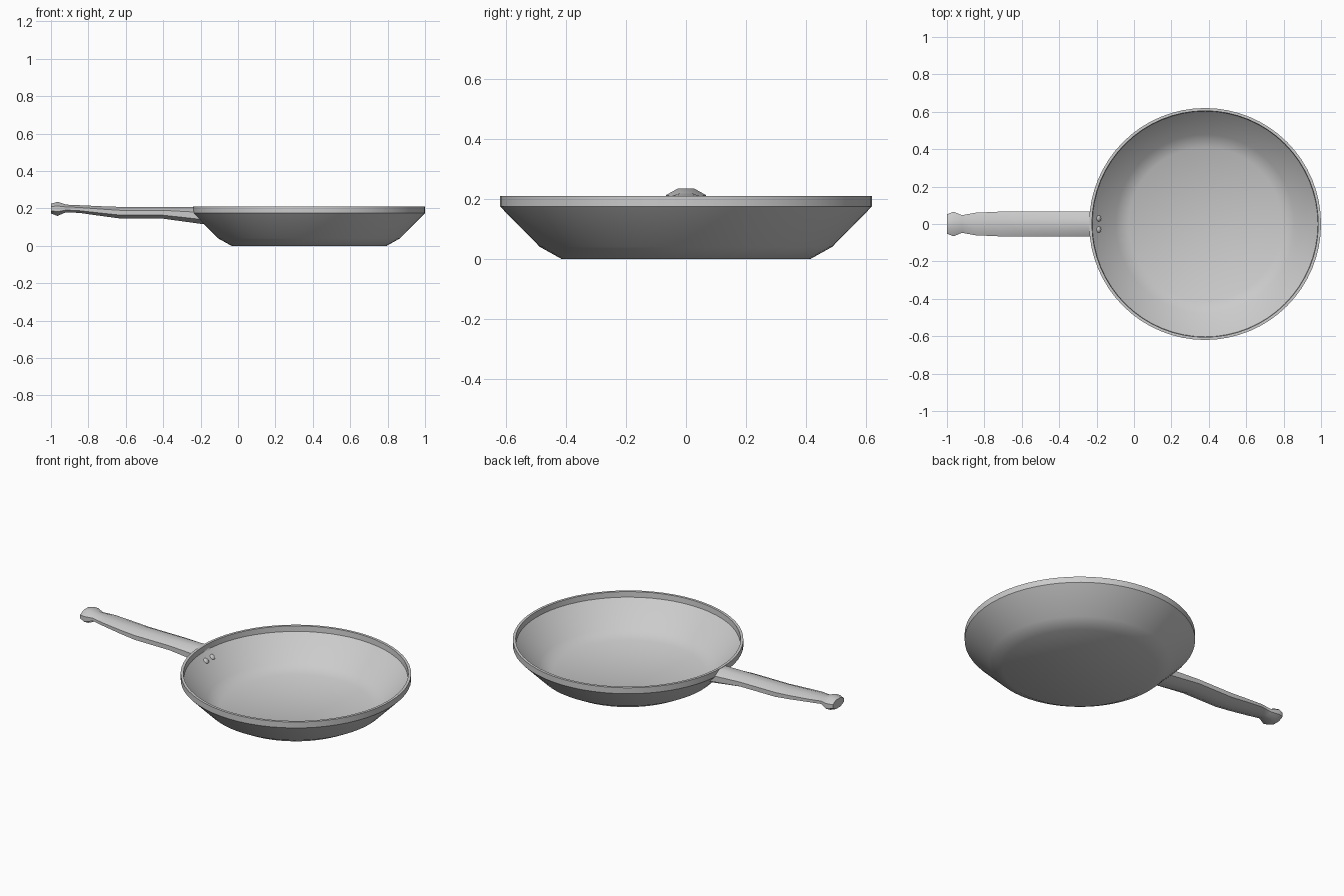
import bpy, bmesh, math
from mathutils import Vector

if "Cube" in bpy.data.objects:
    bpy.data.objects.remove(bpy.data.objects["Cube"])

CX, SEG = 0.38, 64


def finish(bm, name, angle):
    bmesh.ops.recalc_face_normals(bm, faces=bm.faces)
    mesh = bpy.data.meshes.new(name)
    bm.to_mesh(mesh)
    bm.free()
    ob = bpy.data.objects.new(name, mesh)
    bpy.context.collection.objects.link(ob)
    bpy.ops.object.select_all(action='DESELECT')
    ob.select_set(True)
    bpy.context.view_layer.objects.active = ob
    bpy.ops.object.shade_smooth_by_angle(angle=math.radians(angle))
    return ob


def loft(name, rings, angle=40):
    bm = bmesh.new()
    loops = [[bm.verts.new(p) for p in ring] for ring in rings]
    n = len(loops[0])
    for a, b in zip(loops, loops[1:]):
        for i in range(n):
            j = (i + 1) % n
            bm.faces.new((a[i], a[j], b[j], b[i]))
    bm.faces.new(loops[0])
    bm.faces.new(loops[-1])
    return finish(bm, name, angle)


# Pan body: outer wall, rim, inner wall and floor
profile = [(0.415, 0), (0.487, 0.04), (0.62, 0.175), (0.62, 0.21),
           (0.605, 0.21), (0.603, 0.178), (0.478, 0.05), (0.41, 0.013)]
loft("pan_body", [[(CX + r * math.cos(2 * math.pi * i / SEG),
                    r * math.sin(2 * math.pi * i / SEG), z)
                   for i in range(SEG)] for r, z in profile])


# Handle: octagonal sections (x, half width, bottom, top)
def octagon(x, w, lo, hi):
    c = 1 / math.cos(math.pi / 8)
    mid, h = (lo + hi) / 2, (hi - lo) / 2
    return [Vector((x, w * c * math.cos(a), mid + h * c * math.sin(a)))
            for a in (math.pi / 8 + k * math.pi / 4 for k in range(8))]


sections = [(-1.0, 0.052, 0.172, 0.225), (-0.965, 0.066, 0.160, 0.235),
            (-0.92, 0.047, 0.179, 0.220), (-0.85, 0.060, 0.176, 0.217),
            (-0.72, 0.066, 0.158, 0.211), (-0.63, 0.067, 0.146, 0.208),
            (-0.40, 0.067, 0.145, 0.208), (-0.24, 0.067, 0.114, 0.208)]
rings = [octagon(*s) for s in sections]
for v in rings[-1]:  # seat the end on the sloping pan wall
    r = 0.487 + 0.133 * (min(v.z, 0.175) - 0.04) / 0.135
    v.x = CX - math.sqrt(r * r - v.y * v.y) + 0.005
loft("handle", rings, 50)

# Two rivets on the inner wall
for side, y in (("left", 0.03), ("right", -0.03)):
    bm = bmesh.new()
    bmesh.ops.create_uvsphere(bm, u_segments=12, v_segments=8, radius=1)
    bmesh.ops.scale(bm, vec=(0.017, 0.017, 0.009), verts=bm.verts)
    ob = finish(bm, "rivet_" + side, 60)
    ob.location = (-0.188, y, 0.144)
    ob.rotation_euler = (0, math.radians(45), 0)
